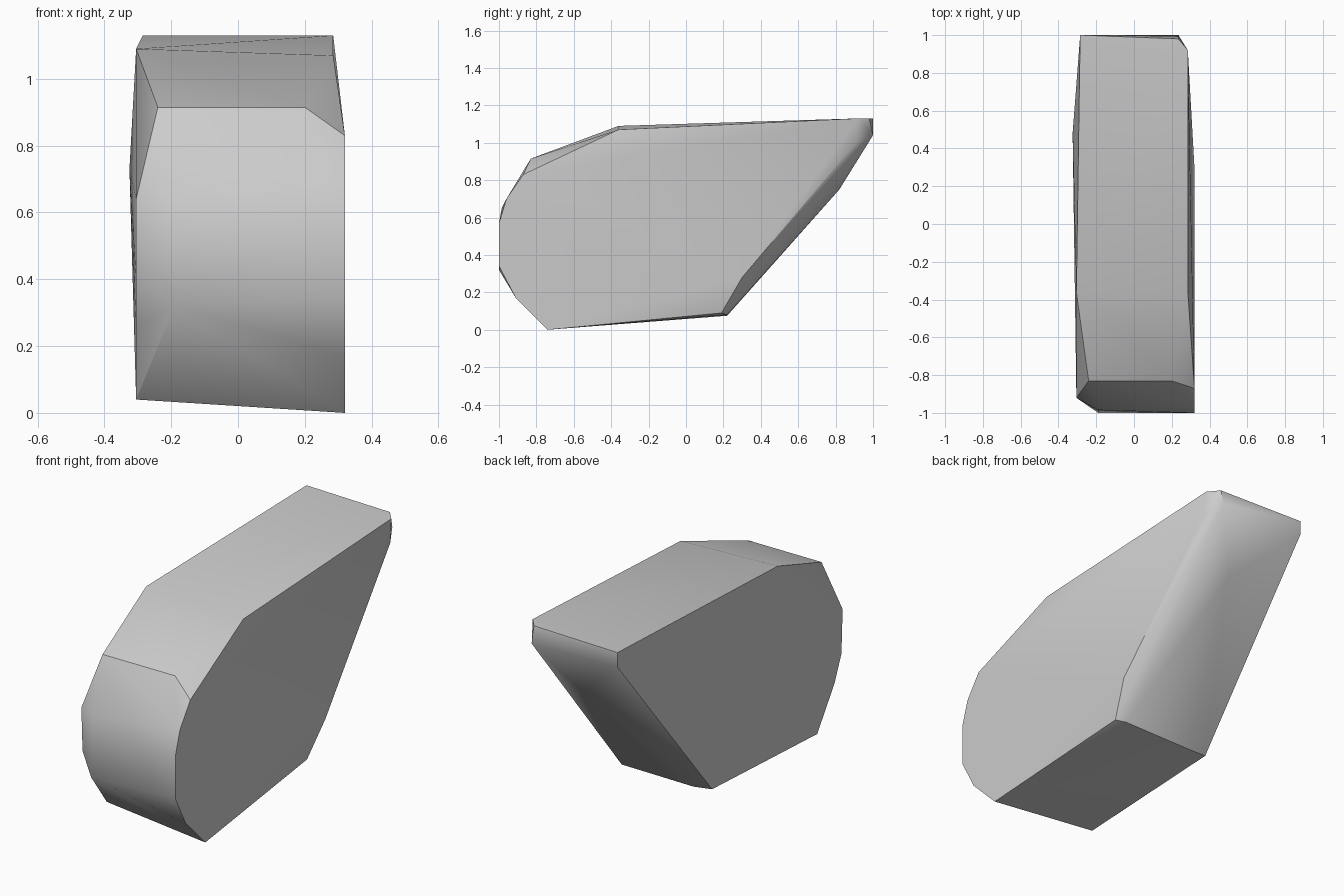
import bpy
import bmesh
from math import radians

default_cube = bpy.data.objects.get("Cube")
if default_cube:
    bpy.data.objects.remove(default_cube, do_unlink=True)


def flat_material(name, colour):
    material = bpy.data.materials.new(name)
    material.use_nodes = True
    material.diffuse_color = colour
    shader = material.node_tree.nodes["Principled BSDF"]
    shader.inputs["Base Color"].default_value = colour
    return material


def side_rim(x, profile):
    """Place a (y, z) side profile at one x position."""
    return [(x, y, z) for y, z in profile]


def hull_object(name, points, material, sharp_angle):
    """Wrap a taut convex skin around the rims and shade it."""
    mesh = bpy.data.meshes.new(name)
    bm = bmesh.new()
    for point in points:
        bm.verts.new(point)
    skin = bmesh.ops.convex_hull(bm, input=bm.verts[:])
    spare = {g for g in skin["geom_interior"] + skin["geom_unused"]
             if isinstance(g, bmesh.types.BMVert)}
    bmesh.ops.delete(bm, geom=list(spare), context="VERTS")
    bmesh.ops.recalc_face_normals(bm, faces=bm.faces[:])
    bm.to_mesh(mesh)
    bm.free()
    mesh.materials.append(material)
    obj = bpy.data.objects.new(name, mesh)
    bpy.context.collection.objects.link(obj)
    bpy.ops.object.select_all(action="DESELECT")
    obj.select_set(True)
    bpy.context.view_layer.objects.active = obj
    bpy.ops.object.shade_smooth_by_angle(angle=sharp_angle)
    return obj


# Left side: rounded front, flat base, then the tapered upper edge
left_side = side_rim(0.32, [(-0.87, 0.83), (-0.96, 0.7), (-1, 0.57), (-1, 0.34),
                            (-0.91, 0.17), (-0.74, 0), (0.3, 0.28)])
left_side += side_rim(0.285, [(-0.36, 1.07), (0.92, 1.13), (0.91, 1), (0.19, 0.09)])

# Right side: slightly set back front and a faint outward swell
right_side = side_rim(-0.305, [(-0.36, 1.09), (-0.92, 0.64), (-0.91, 0.4),
                               (-0.85, 0.26), (-0.7, 0.04), (0.21, 0.085)])
right_side += side_rim(-0.285, [(1, 1.13), (1, 1.05)])
right_side += side_rim(-0.325, [(0.48, 0.73)])

# Front corner bevels and brow line
front_bevels = side_rim(-0.19, [(-0.985, 0.65), (-1, 0.32)])
front_bevels += side_rim(-0.24, [(-0.83, 0.915)]) + side_rim(0.2, [(-0.83, 0.915)])

# Overhanging back: bevelled tip, bulged slope and lower lip
back_bevels = side_rim(0.235, [(0.98, 1.13), (1, 1.04), (0.22, 0.08)])
back_bevels += side_rim(0.05, [(0.82, 0.75)]) + side_rim(-0.2, [(0.22, 0.075)])

grey = flat_material("plain grey", (0.6, 0.6, 0.6, 1))
hull_object("wedge_block", left_side + right_side + front_bevels + back_bevels,
            grey, radians(32))
